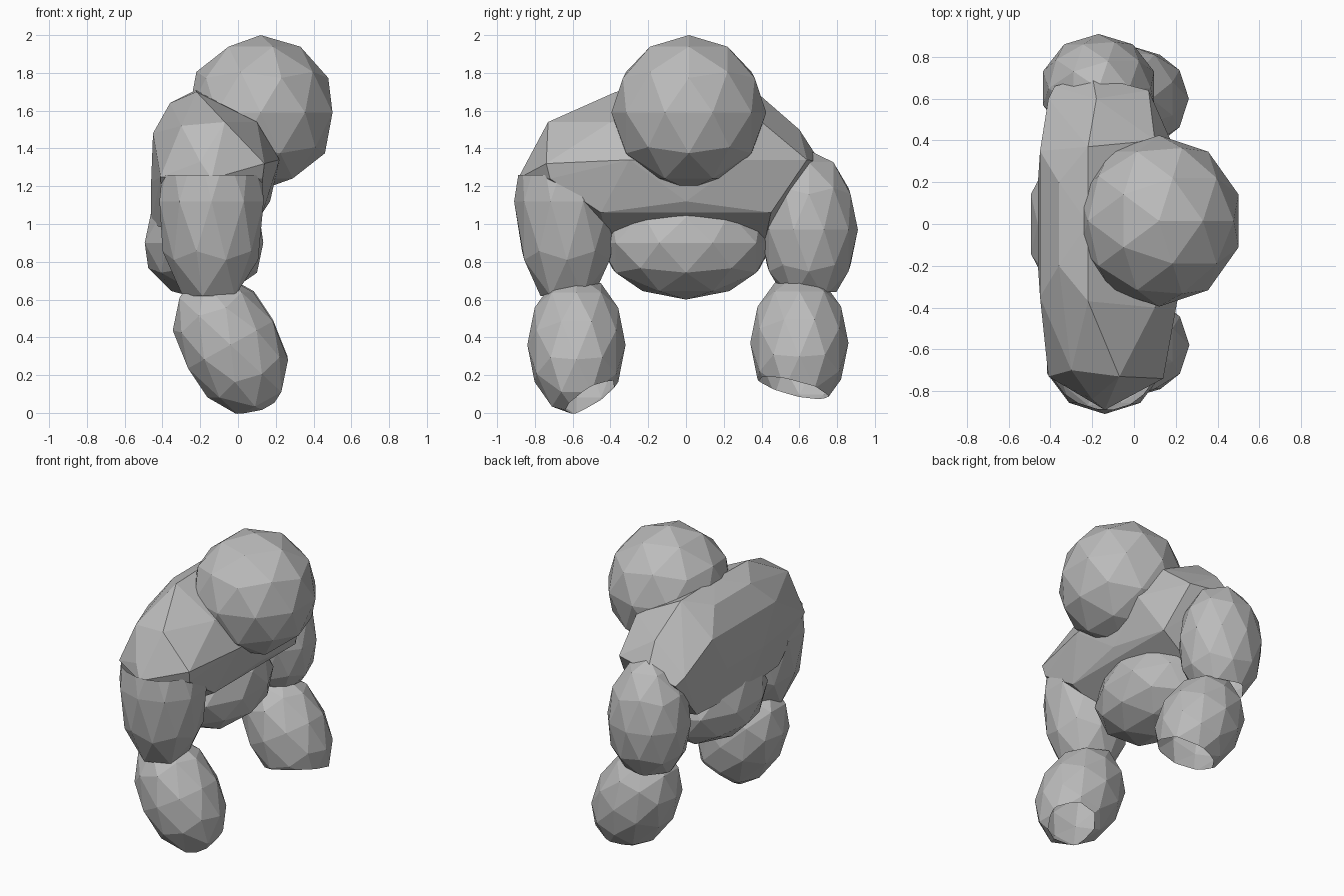
import bpy, bmesh
from math import radians
from mathutils import Vector, Matrix

cube = bpy.data.objects.get("Cube")
if cube:
    bpy.data.objects.remove(cube)

# Single clay grey
grey = bpy.data.materials.new("clay_grey")
grey.use_nodes = True
grey.diffuse_color = (0.5, 0.5, 0.5, 1)
grey.node_tree.nodes["Principled BSDF"].inputs["Base Color"].default_value = (0.5, 0.5, 0.5, 1)


def finish(name, bm):
    bmesh.ops.recalc_face_normals(bm, faces=bm.faces)
    mesh = bpy.data.meshes.new(name)
    bm.to_mesh(mesh)
    bm.free()
    mesh.materials.append(grey)
    obj = bpy.data.objects.new(name, mesh)
    bpy.context.collection.objects.link(obj)
    return obj


def blob(name, centre, radii, tilt=0, cuts=()):
    """Faceted ellipsoid, optionally left open by (point, outward normal) cuts."""
    bm = bmesh.new()
    bmesh.ops.create_icosphere(bm, subdivisions=2, radius=1)
    place = (Matrix.Translation(centre) @ Matrix.Rotation(radians(tilt), 4, "Y")
             @ Matrix.Diagonal((*radii, 1)))
    bmesh.ops.transform(bm, matrix=place, verts=bm.verts)
    for point, normal in cuts:
        bmesh.ops.bisect_plane(bm, geom=bm.verts[:] + bm.edges[:] + bm.faces[:],
                               plane_co=point, plane_no=Vector(normal).normalized(),
                               clear_outer=True)
    return finish(name, bm)


def hull(name, points):
    bm = bmesh.new()
    for p in points:
        bm.verts.new(p)
    res = bmesh.ops.convex_hull(bm, input=bm.verts)
    loose = [v for v in bm.verts if not v.link_faces]
    bmesh.ops.delete(bm, geom=loose, context="VERTS")
    return finish(name, bm)


# Head
blob("head", (0.12, 0.015, 1.59), (0.4, 0.41, 0.41))

# Hunched chest and back: mirrored points plus the two different shoulders
half = [(-0.46, 0.2, 1.22), (-0.45, 0.35, 1.48), (-0.36, 0.2, 1.64), (-0.22, 0.37, 1.7),
        (0.1, 0.4, 1.54), (0.22, 0.3, 1.34), (0.13, 0.45, 1.06), (-0.1, 0.42, 0.92),
        (-0.4, 0.45, 0.98), (-0.41, 0.6, 1.3)]
right_shoulder = [(-0.07, -0.73, 1.54), (-0.3, -0.7, 1.52), (-0.2, -0.84, 1.33), (0.14, -0.74, 1.32),
                  (-0.14, -0.89, 1.24), (-0.41, -0.73, 1.25), (0.13, -0.72, 1.24)]
left_shoulder = [(-0.18, 0.6, 1.5), (-0.2, 0.71, 1.33), (0.07, 0.64, 1.34), (-0.38, 0.66, 1.25)]
mirrored = [(x, -y, z) for x, y, z in half]
hull("chest", half + mirrored + right_shoulder + left_shoulder
     + [(-0.22, 0, 1.71), (0.17, 0, 1.12), (-0.46, 0, 1.0)])

# Belly lobe under the chest
blob("belly", (-0.18, 0, 0.9), (0.33, 0.46, 0.3))

# Upper arms
blob("right_upper_arm", (-0.14, -0.63, 1.12), (0.29, 0.28, 0.59), 0,
     [((0, 0, 1.26), (0, 0, 1)), ((0, 0, 0.62), (0, 0, -1))])
blob("left_upper_arm", (-0.17, 0.65, 0.97), (0.28, 0.26, 0.42), 0,
     [((0, 0, 0.64), (0, 0, -1))])

# Forearms, swung forward, with open wrists
blob("right_forearm", (-0.04, -0.58, 0.36), (0.27, 0.26, 0.41), -29,
     [((0.12, -0.5, 0.1), (0.3, 0.5, -0.8))])
blob("left_forearm", (-0.04, 0.6, 0.37), (0.27, 0.26, 0.4), -29,
     [((0.05, 0.58, 0.13), (0.2, -0.25, -0.95))])
